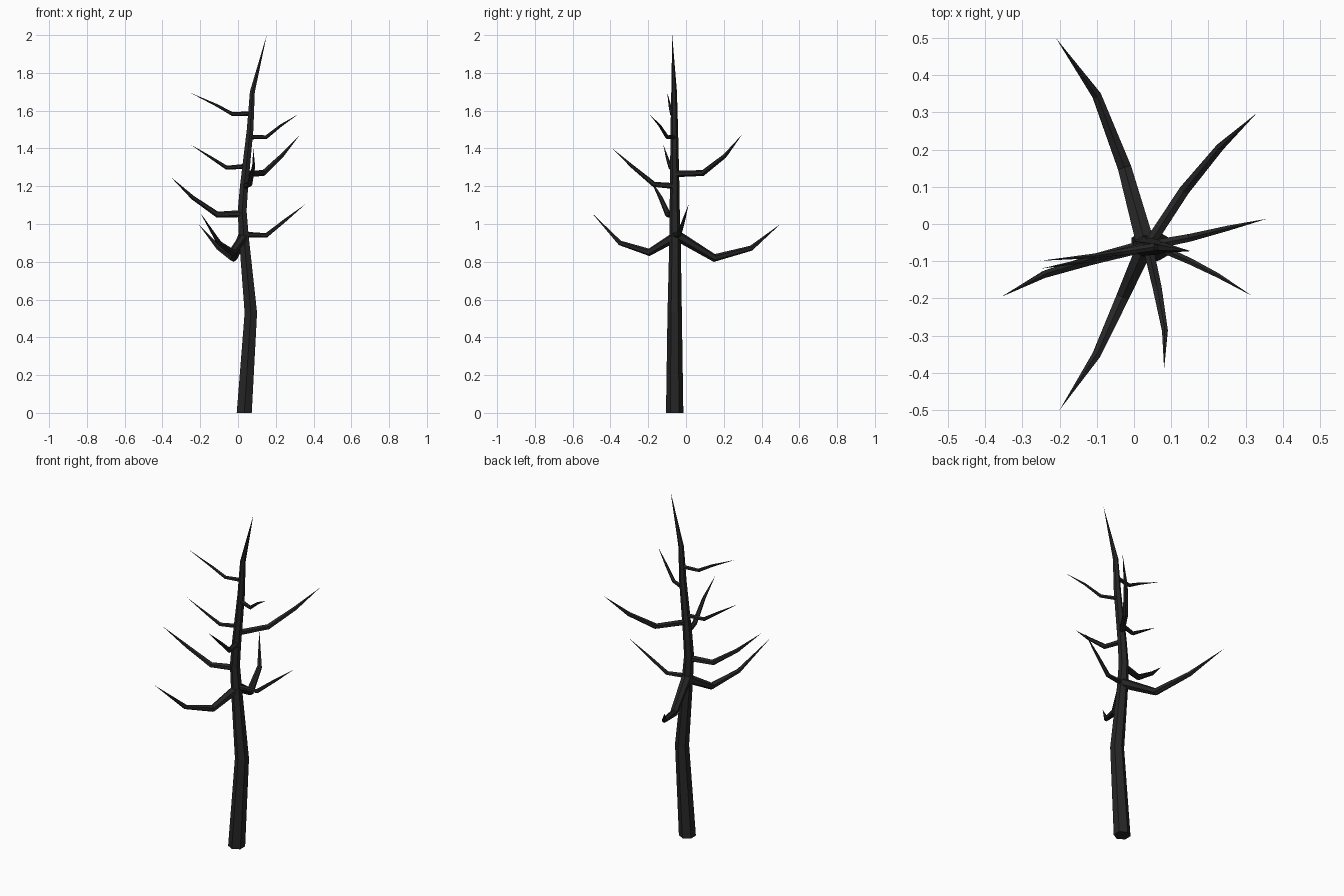
import bpy, bmesh, math
from mathutils import Vector

bark = bpy.data.materials.new("charred bark")
bark.diffuse_color = (0.019, 0.019, 0.019, 1)


def limb(name, path, radii, sides=6, ref=Vector((0, 0, 1))):
    """Faceted tapering tube along a path, ending in a point."""
    pts = [Vector(p) for p in path]
    bm = bmesh.new()
    rings = []
    for i in range(len(pts) - 1):
        d = (pts[i + 1] - pts[i]).normalized()
        if i:
            d = (d + (pts[i] - pts[i - 1]).normalized()).normalized()
        u = (ref - d * ref.dot(d)).normalized()
        v = d.cross(u)
        rings.append([bm.verts.new(pts[i] + radii[i] * (
            u * math.cos(2 * math.pi * k / sides) + v * math.sin(2 * math.pi * k / sides)))
            for k in range(sides)])
    if name == "trunk":  # flat foot on the ground
        for vert in rings[0]:
            vert.co.z = 0
    tip = bm.verts.new(pts[-1])
    bm.faces.new(rings[0][::-1])
    for a, b in zip(rings, rings[1:]):
        for k in range(sides):
            n = (k + 1) % sides
            bm.faces.new((a[k], a[n], b[n], b[k]))
    for k in range(sides):
        bm.faces.new((rings[-1][k], rings[-1][(k + 1) % sides], tip))
    bmesh.ops.recalc_face_normals(bm, faces=bm.faces)
    me = bpy.data.meshes.new(name)
    bm.to_mesh(me)
    bm.free()
    me.materials.append(bark)
    ob = bpy.data.objects.new(name, me)
    bpy.context.collection.objects.link(ob)


# Crooked trunk
limb("trunk",
     [(0.033, -0.06, 0), (0.068, -0.06, 0.53), (0.031, -0.058, 0.93), (0.022, -0.06, 1.07),
      (0.032, -0.06, 1.2), (0.064, -0.062, 1.5), (0.076, -0.063, 1.7), (0.152, -0.073, 2.0)],
     [0.046, 0.038, 0.030, 0.027, 0.025, 0.020, 0.015], ref=Vector((0, 1, 0)))

# Branches: root, bend, bend, tip
branches = {
    "low_back_branch": ([(0.03, -0.05, 0.94), (-0.025, 0.15, 0.82), (-0.1, 0.345, 0.872), (-0.21, 0.5, 1.0)],
                        [0.028, 0.021, 0.014]),
    "low_front_branch": ([(0.03, -0.06, 0.93), (-0.03, -0.195, 0.85), (-0.1, -0.35, 0.90), (-0.2, -0.5, 1.06)],
                         [0.026, 0.020, 0.013]),
    "low_right_branch": ([(0.03, -0.06, 0.945), (0.15, -0.037, 0.94), (0.25, -0.012, 1.02), (0.357, 0.014, 1.105)],
                         [0.015, 0.012, 0.008]),
    "left_branch": ([(0.025, -0.06, 1.055), (-0.11, -0.095, 1.05), (-0.24, -0.135, 1.14), (-0.357, -0.196, 1.25)],
                    [0.019, 0.016, 0.011]),
    "front_branch": ([(0.035, -0.05, 1.20), (0.062, -0.17, 1.21), (0.083, -0.285, 1.305), (0.081, -0.39, 1.40)],
                     [0.016, 0.014, 0.009]),
    "back_right_branch": ([(0.04, -0.055, 1.265), (0.135, 0.09, 1.27), (0.23, 0.205, 1.36), (0.33, 0.298, 1.475)],
                          [0.017, 0.016, 0.012]),
    "mid_left_branch": ([(0.035, -0.06, 1.305), (-0.06, -0.082, 1.298), (-0.14, -0.1, 1.35), (-0.25, -0.12, 1.42)],
                        [0.013, 0.011, 0.007]),
    "upper_right_branch": ([(0.06, -0.06, 1.46), (0.15, -0.1, 1.46), (0.225, -0.138, 1.52), (0.317, -0.193, 1.58)],
                           [0.012, 0.010, 0.007]),
    "upper_left_branch": ([(0.065, -0.06, 1.585), (-0.03, -0.075, 1.582), (-0.11, -0.086, 1.627), (-0.253, -0.099, 1.695)],
                          [0.012, 0.010, 0.007]),
}
for name, (path, radii) in branches.items():
    limb(name, path, radii)
